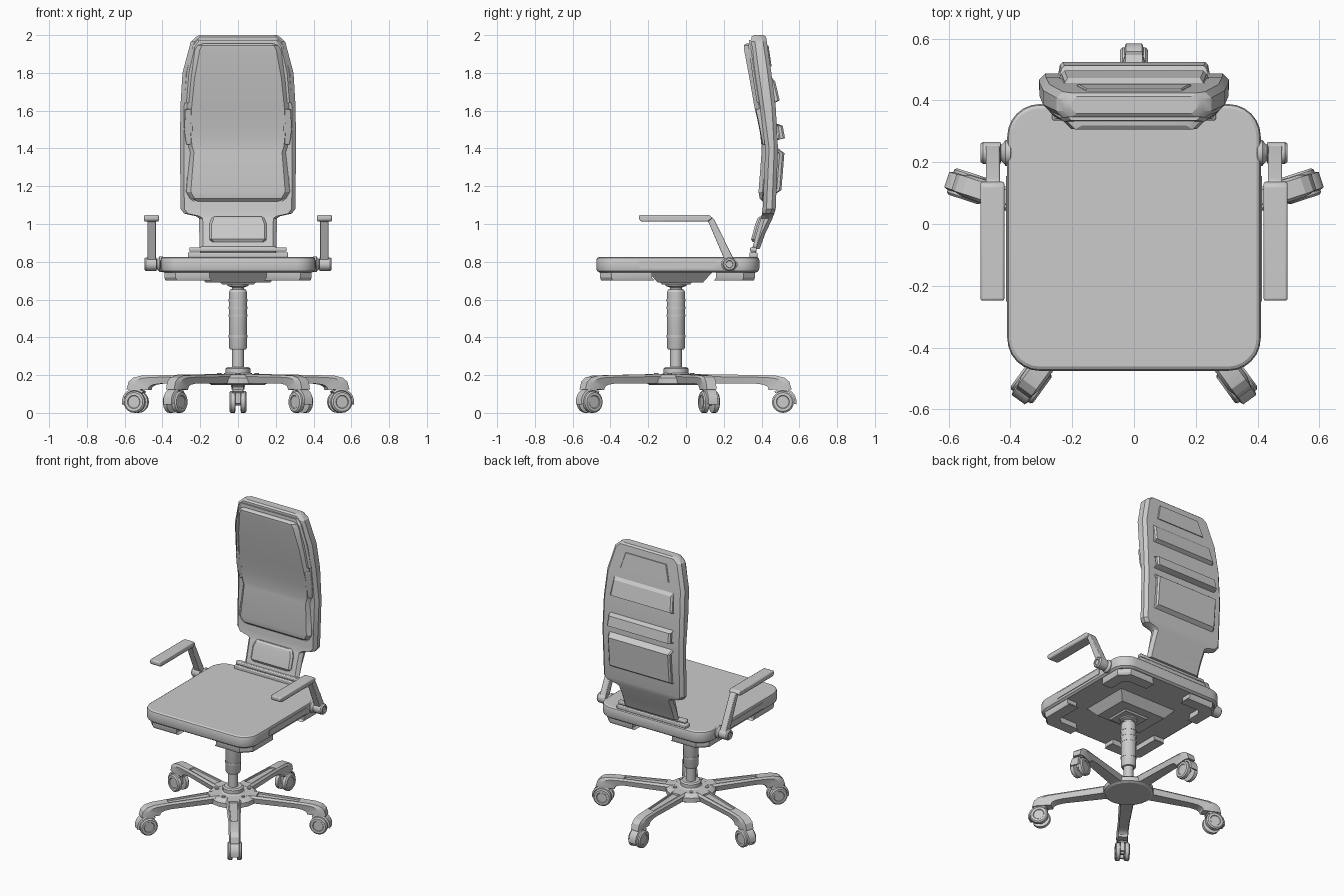
import bpy, bmesh
from math import sin, cos, pi, radians
from mathutils import Matrix, Vector

if "Cube" in bpy.data.objects:
    bpy.data.objects.remove(bpy.data.objects["Cube"])

CY = -0.053  # column axis in y


def loft(bm, rings, cap=True):
    vs = [[bm.verts.new(p) for p in r] for r in rings]
    n = len(rings[0])
    for a, b in zip(vs, vs[1:]):
        for i in range(n):
            bm.faces.new((a[i], a[(i + 1) % n], b[(i + 1) % n], b[i]))
    if cap:
        bm.faces.new(vs[0][::-1])
        bm.faces.new(vs[-1])


def finish(name, bm, mirror=False, bevel=0):
    bmesh.ops.recalc_face_normals(bm, faces=bm.faces)
    me = bpy.data.meshes.new(name)
    bm.to_mesh(me)
    bm.free()
    ob = bpy.data.objects.new(name, me)
    bpy.context.collection.objects.link(ob)
    if mirror:
        ob.modifiers.new("Mirror", 'MIRROR')
    if bevel:
        m = ob.modifiers.new("Bevel", 'BEVEL')
        m.width, m.segments, m.limit_method = bevel, 2, 'ANGLE'
    return ob


def box(bm, x0, x1, y0, y1, z0, z1, t=0):
    ring = lambda z, i: [(x0 + i, y0 + i, z), (x1 - i, y0 + i, z), (x1 - i, y1 - i, z), (x0 + i, y1 - i, z)]
    loft(bm, [ring(z0, t), ring(z1, 0)])


def lathe(bm, prof, n=20, centre=(0, 0, 0), axis='Z'):
    rot = {'Z': Matrix(), 'X': Matrix.Rotation(pi / 2, 4, 'Y'), 'Y': Matrix.Rotation(-pi / 2, 4, 'X')}[axis]
    loft(bm, [[Vector(centre) + rot @ Vector((r * cos(2 * pi * i / n), r * sin(2 * pi * i / n), h))
               for i in range(n)] for r, h in prof])


def slab(bm, rows, c=0.012):
    """Upright chamfered slab; rows of (z, half width, front y, back y)."""
    loft(bm, [[(-w + c, f, z), (w - c, f, z), (w, f + c, z), (w, b - c, z),
               (w - c, b, z), (-w + c, b, z), (-w, b - c, z), (-w, f + c, z)] for z, w, f, b in rows])


def round_rect(x, y0, y1, r, z, n=6):
    pts = []
    for k, (cx, cy) in enumerate([(x - r, y1 - r), (r - x, y1 - r), (r - x, y0 + r), (x - r, y0 + r)]):
        pts += [(cx + r * cos(pi / 2 * (k + i / n)), cy + r * sin(pi / 2 * (k + i / n)), z) for i in range(n + 1)]
    return pts


def prism(bm, pts, x0, x1):
    loft(bm, [[(x, y, z) for y, z in pts] for x in (x0, x1)])


# seat cushion with softened rim
bm = bmesh.new()
loft(bm, [round_rect(.41 - i, -.475 + i, .388 - i, .105 - i, z)
          for z, i in ((.742, .018), (.752, .004), (.765, 0), (.808, 0), (.82, .004), (.826, .014))])
finish("seat", bm)

# trim strips on the seat sides
bm = bmesh.new()
box(bm, .405, .414, -.25, .155, .765, .806)
finish("seat_side_trim", bm, True)

# L-shaped corner pads under the seat
bm = bmesh.new()
for s, y_out, y_in in ((-1, -.455, -.18), (1, .365, .16)):
    def ell(z, t):
        xi, xo, w, c = .15 - t, .39 - t / 2, .075, .06
        yo, yi = y_out - s * t / 2, y_in - s * t
        return [(xi, yo, z), (xo - c, yo, z), (xo, yo - s * c, z), (xo, yi, z),
                (xo - w, yi, z), (xo - w, yo - s * (w + .03), z), (xo - w - .03, yo - s * w, z), (xi, yo - s * w, z)]
    loft(bm, [ell(.745, 0), ell(.716, 0), ell(.702, .012)])
finish("seat_corner_pad", bm, True)

# mounting plate
bm = bmesh.new()
box(bm, -.22, .22, -.2, .14, .69, .746, .05)
box(bm, -.1, .1, CY - .09, CY + .09, .68, .7, .015)
finish("seat_plate", bm)

# gas column
bm = bmesh.new()
lathe(bm, [(.031, .2), (.031, .335), (.042, .335), (.048, .348), (.048, .64), (.041, .652),
           (.033, .655), (.033, .665), (.055, .672), (.06, .69)], 24, (0, CY, 0))
for z in (.40, .51, .55, .59):
    lathe(bm, [(.0495, z), (.0495, z + .012)], 24, (0, CY, 0))
finish("column", bm)

# base hub
bm = bmesh.new()
lathe(bm, [(.14, .148), (.155, .156), (.155, .185), (.13, .203), (.075, .205), (.065, .212),
           (.065, .235), (.055, .243), (.03, .243)], 20, (0, CY, 0))
for k in range(5):
    a = radians(126 + 72 * k)
    lathe(bm, [(.012, .2), (.012, .21)], 8, (.105 * cos(a), CY + .105 * sin(a), 0))
finish("base_hub", bm)

# one leg: chamfered loft along its length (x = radial), with sunk top panel
bm = bmesh.new()
path = [(.1, .205, .1, .155, .05), (.15, .205, .15, .155, .048), (.44, .2, .42, .155, .037),
        (.53, .197, .46, .15, .037), (.575, .186, .48, .142, .037), (.6, .165, .487, .135, .037),
        (.612, .125, .49, .122, .035)]
rings = []
for xt, zt, xb, zb, w in path:
    t, b = Vector((xt, 0, zt)), Vector((xb, 0, zb))
    m = t.lerp(b, .25)
    rings.append([Vector((p.x, y, p.z)) for p, y in
                  ((b, -w * .8), (b, w * .8), (m, w), (t, w * .75), (t, -w * .75), (m, -w))])
loft(bm, rings)
bmesh.ops.recalc_face_normals(bm, faces=bm.faces)
top = [f for f in bm.faces if f.normal.z > .9 and .2 < f.calc_center_median().x < .4]
bmesh.ops.inset_region(bm, faces=top, thickness=.012)
bmesh.ops.inset_region(bm, faces=top, thickness=.002, depth=-.01)
leg = finish("base_leg", bm)

# one caster: twin wheels, axle, stem and curved cover
bm = bmesh.new()
C = (.566, 0, .058)
for s in (-1, 1):
    lathe(bm, [(.04, s * .012), (.058, s * .016), (.058, s * .038), (.05, s * .045), (.035, s * .045), (.032, s * .041)],
          20, C, 'Y')
lathe(bm, [(.018, -.03), (.018, .03)], 12, C, 'Y')
box(bm, .535, .59, -.012, .012, .05, .14)
angs = [radians(a) for a in range(-10, 131, 20)]
loft(bm, [[(C[0] + r * cos(a), y, C[2] + r * sin(a)) for r, y in
           ((.061, -.03), (.061, .03), (.072, .026), (.072, -.026))] for a in angs])
caster = finish("caster", bm)

# five-fold repeat of leg and caster around the column
for src in (leg, caster):
    for k in range(5):
        ob = src if k == 0 else src.copy()
        if k:
            bpy.context.collection.objects.link(ob)
        ob.matrix_world = Matrix.Translation((0, CY, 0)) @ Matrix.Rotation(radians(90 + 72 * k), 4, 'Z')

# backrest shell with narrow neck
bm = bmesh.new()
slab(bm, [(.868, .205, .35, .39), (.95, .205, .372, .42), (1.03, .207, .396, .458), (1.042, .225, .4, .462),
          (1.055, .285, .402, .467), (1.08, .304, .406, .475), (1.4, .307, .42, .487), (1.62, .305, .392, .475),
          (1.8, .294, .366, .452), (1.965, .25, .345, .428), (1.99, .222, .346, .424), (2.0, .205, .358, .412)], .02)
finish("backrest_shell", bm)

# raised rim and main cushion on the backrest front
bm = bmesh.new()
slab(bm, [(1.12, .235, .405, .43), (1.135, .255, .39, .43), (1.17, .275, .384, .43), (1.38, .258, .4, .45),
          (1.41, .268, .4, .45), (1.5, .277, .39, .44), (1.62, .27, .362, .42), (1.77, .255, .336, .4),
          (1.92, .228, .308, .37), (1.945, .215, .306, .365), (1.955, .195, .318, .36)], .025)
finish("backrest_cushion", bm)
bm = bmesh.new()
slab(bm, [(1.64, .285, .376, .43), (1.8, .272, .35, .42), (1.94, .24, .331, .4), (1.975, .215, .335, .39)], .012)
finish("backrest_upper_rim", bm)

# side bolsters of the cushion
bm = bmesh.new()
loft(bm, [[(.24, f, z), (x, f + .004, z), (x, b, z), (.24, b, z)] for z, x, f, b in
          ((1.42, .274, .403, .44), (1.5, .285, .388, .44), (1.61, .279, .366, .43))])
finish("cushion_bolster", bm, True, .005)

# neck pad
bm = bmesh.new()
slab(bm, [(.905, .14, .352, .4), (.92, .152, .345, .4), (1.0, .152, .367, .42), (1.03, .14, .379, .43),
          (1.04, .125, .39, .43)], .012)
finish("neck_pad", bm)

# wedge ribs on the backrest rear: rows of (z, half width, back y)
ribs = [[(1.635, .25, .46), (1.655, .235, .496), (1.755, .225, .472), (1.785, .24, .445)],
        [(1.44, .25, .47), (1.455, .24, .524), (1.52, .235, .512), (1.535, .245, .47)],
        [(1.15, .25, .46), (1.18, .235, .505), (1.375, .235, .521), (1.41, .25, .475)]]
bm = bmesh.new()
for rib in ribs:
    slab(bm, [(z, w, y - .035, y) for z, w, y in rib], .01)
finish("backrest_ribs", bm)
# upper rear panel
bm = bmesh.new()
slab(bm, [(1.835, .185, .42, .453), (1.945, .155, .41, .437)], .004)
finish("backrest_rear_panel", bm)

# hinge rail behind the seat
bm = bmesh.new()
box(bm, -.265, .265, .335, .378, .822, .85)
box(bm, -.258, .258, .34, .374, .854, .876)
box(bm, -.2, .2, .347, .37, .84, .88)
finish("backrest_rail", bm, False, .006)

# armrests: pad, slanted post and pivot
bm = bmesh.new()
prism(bm, [(-.248, 1.022), (-.235, 1.012), (.115, 1.012), (.14, 1.03), (.125, 1.048), (-.248, 1.048)], .419, .497)
finish("armrest_pad", bm, True, .007)
bm = bmesh.new()
prism(bm, [(.1, 1.02), (.14, 1.035), (.152, 1.02), (.262, .795), (.215, .785), (.118, 1.012)], .434, .479)
finish("armrest_post", bm, True, .004)
bm = bmesh.new()
lathe(bm, [(.03, .39), (.042, .4), (.042, .415), (.03, .425), (.026, .43), (.036, .432),
           (.036, .488), (.03, .496), (.02, .496), (.018, .49)], 16, (0, .23, .787), 'X')
finish("armrest_pivot", bm, True)

# smooth the gentle curves, keep hard edges crisp
for ob in bpy.data.objects:
    ob.select_set(True)
    bpy.context.view_layer.objects.active = ob
bpy.ops.object.shade_smooth_by_angle(angle=radians(25))
